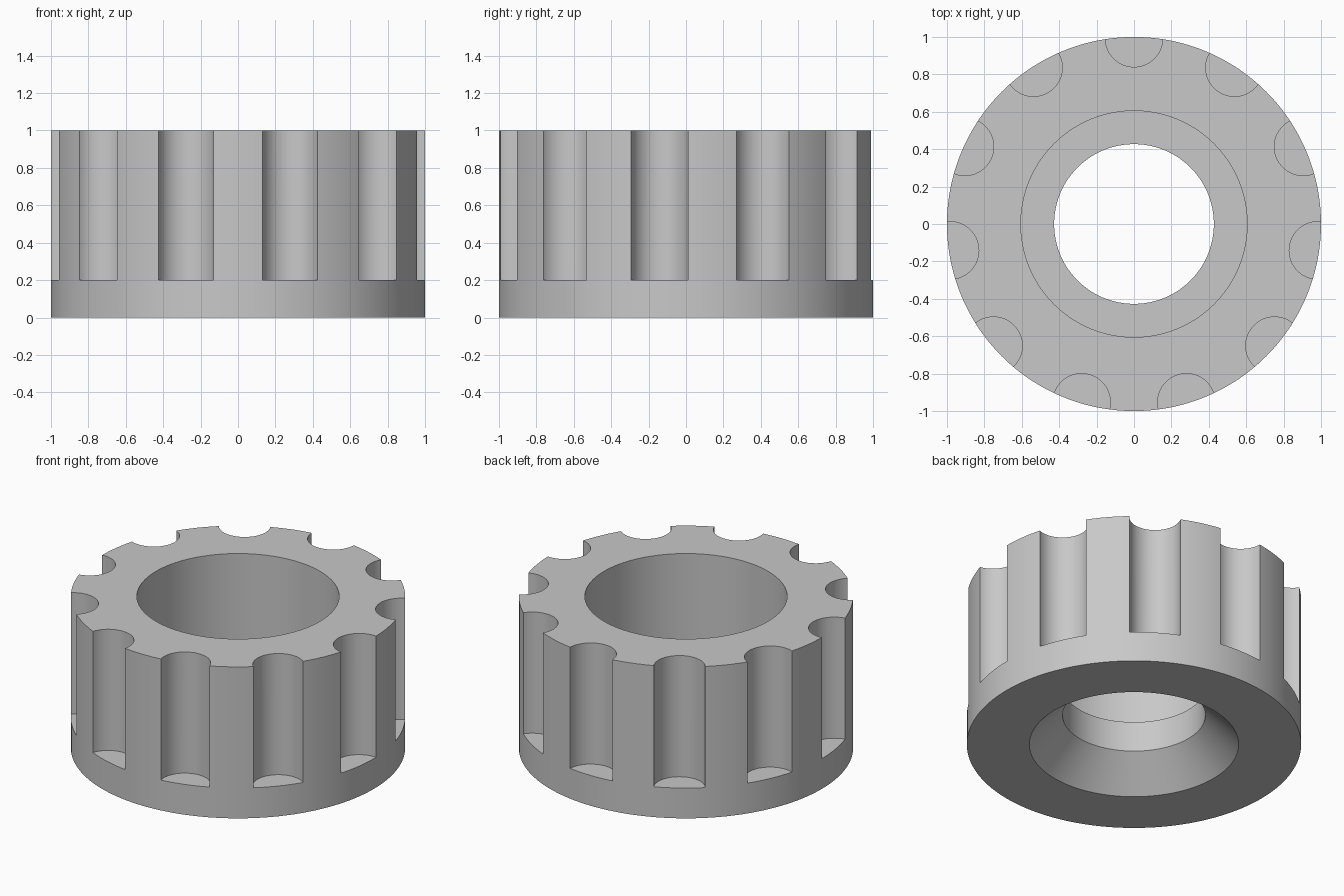
import bpy
import bmesh
from math import cos, sin, pi, radians
from mathutils import Matrix

default = bpy.data.objects.get("Cube")
if default:
    bpy.data.objects.remove(default, do_unlink=True)

SEGMENTS = 176
GRIPS = 11
GRIP_RADIUS, GRIP_CENTRE, GRIP_FLOOR = 0.154, 0.994, 0.2

# Single grey material
grey = bpy.data.materials.new("plain grey")
grey.use_nodes = True
colour = (0.58, 0.58, 0.58, 1)
grey.diffuse_color = colour
grey.node_tree.nodes["Principled BSDF"].inputs["Base Color"].default_value = colour


def make_object(name, bm):
    bmesh.ops.recalc_face_normals(bm, faces=bm.faces)
    mesh = bpy.data.meshes.new(name)
    bm.to_mesh(mesh)
    bm.free()
    mesh.materials.append(grey)
    obj = bpy.data.objects.new(name, mesh)
    bpy.context.collection.objects.link(obj)
    return obj


def lathe(name, profile):
    """Revolve a closed (radius, height) profile around z."""
    bm = bmesh.new()
    rings = []
    for i in range(SEGMENTS):
        a = 2 * pi * i / SEGMENTS
        rings.append([bm.verts.new((r * cos(a), r * sin(a), z)) for r, z in profile])
    n = len(profile)
    for i, ring in enumerate(rings):
        after = rings[(i + 1) % SEGMENTS]
        for j in range(n):
            k = (j + 1) % n
            bm.faces.new((ring[j], after[j], after[k], ring[k]))
    return make_object(name, bm)


# Knob body: outer wall, wide top bore, narrow throat and bottom countersink
knob = lathe("knob_body", [
    (1, 0), (1, 1),
    (0.605, 1), (0.605, 0.4),
    (0.427, 0.4), (0.427, 0.2),
    (0.626, 0),
])

# Round finger grooves spaced evenly about the rim, starting at the back
bm = bmesh.new()
height = 1.0
for i in range(GRIPS):
    a = radians(90) + 2 * pi * i / GRIPS
    place = Matrix.Translation((GRIP_CENTRE * cos(a), GRIP_CENTRE * sin(a),
                                GRIP_FLOOR + height / 2))
    bmesh.ops.create_cone(bm, cap_ends=True, segments=64, radius1=GRIP_RADIUS,
                          radius2=GRIP_RADIUS, depth=height, matrix=place)
cutter = make_object("groove_cutter", bm)
cutter.hide_render = True

cut = knob.modifiers.new("finger grooves", "BOOLEAN")
cut.operation = "DIFFERENCE"
cut.solver = "EXACT"
cut.object = cutter

bpy.ops.object.select_all(action="DESELECT")
bpy.context.view_layer.objects.active = knob
knob.select_set(True)
bpy.ops.object.modifier_apply(modifier=cut.name)
bpy.data.objects.remove(cutter, do_unlink=True)
bpy.ops.object.shade_smooth_by_angle(angle=radians(30))
